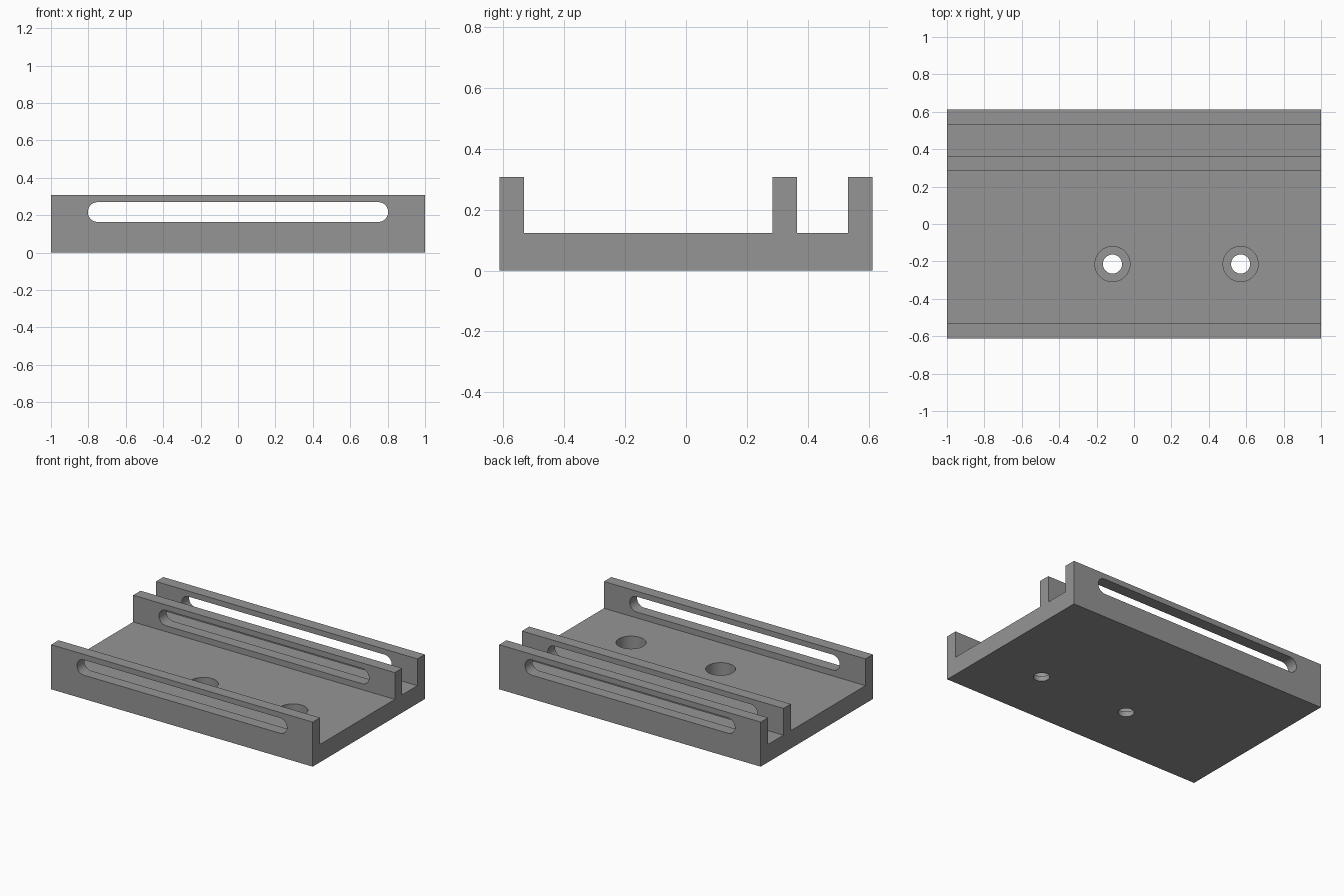
import bpy, bmesh, math

if "Cube" in bpy.data.objects:
    bpy.data.objects.remove(bpy.data.objects["Cube"])

L, W, H = 1.0, 0.612, 0.308      # half length, half width, height
BASE, WALL = 0.123, 0.08         # floor and wall thickness

grey = bpy.data.materials.new("plain grey")
grey.diffuse_color = (0.3, 0.3, 0.3, 1)
grey.use_nodes = True
grey.node_tree.nodes["Principled BSDF"].inputs["Base Color"].default_value = grey.diffuse_color


def extrude(name, points, vector):
    """Solid made by sweeping a closed outline along a vector."""
    bm = bmesh.new()
    face = bm.faces.new([bm.verts.new(p) for p in points])
    swept = bmesh.ops.extrude_face_region(bm, geom=[face])["geom"]
    bmesh.ops.translate(bm, vec=vector,
                        verts=[v for v in swept if isinstance(v, bmesh.types.BMVert)])
    bmesh.ops.recalc_face_normals(bm, faces=bm.faces)
    mesh = bpy.data.meshes.new(name)
    bm.to_mesh(mesh)
    bm.free()
    mesh.materials.append(grey)
    obj = bpy.data.objects.new(name, mesh)
    bpy.context.collection.objects.link(obj)
    return obj


def cut(body, cutter):
    mod = body.modifiers.new(cutter.name, 'BOOLEAN')
    mod.operation = 'DIFFERENCE'
    mod.solver = 'EXACT'
    mod.object = cutter
    cutter.hide_render = True
    cutter.hide_viewport = True


def cylinder(name, x, y, z, radius, height, n=48):
    ring = [(x + radius * math.cos(2 * math.pi * i / n),
             y + radius * math.sin(2 * math.pi * i / n), z) for i in range(n)]
    return extrude(name, ring, (0, 0, height))


# Channel body: floor with front, middle and back walls
profile = [(-W, 0), (W, 0), (W, H), (W - WALL, H), (W - WALL, BASE),
           (0.364, BASE), (0.364, H), (0.284, H), (0.284, BASE),
           (WALL - W, BASE), (WALL - W, H), (-W, H)]
body = extrude("slotted_channel_plate", [(-L, y, z) for y, z in profile], (2 * L, 0, 0))

# Long rounded slot through all three walls
r, zc, half, n = 0.053, 0.217, 0.75, 16
outline = []
for side, start in ((1, -math.pi / 2), (-1, math.pi / 2)):
    for i in range(n + 1):
        a = start + math.pi * i / n
        outline.append((side * half + r * math.cos(a), -W - 0.1, zc + r * math.sin(a)))
cut(body, extrude("slot_cutter", outline, (0, 2 * W + 0.2, 0)))

# Counterbored screw holes in the floor
for i, x in enumerate((-0.115, 0.57)):
    cut(body, cylinder(f"screw_hole_cutter_{i}", x, -0.214, -0.1, 0.051, 0.4))
    cut(body, cylinder(f"counterbore_cutter_{i}", x, -0.214, 0.035, 0.094, 0.3))

# Smooth the curved cuts, keep the edges sharp
bpy.context.view_layer.objects.active = body
body.select_set(True)
for name in [m.name for m in body.modifiers]:
    bpy.ops.object.modifier_apply(modifier=name)
bpy.ops.object.shade_smooth_by_angle(angle=math.radians(30))

# Remove the used cutters
for obj in [o for o in bpy.data.objects if o is not body]:
    bpy.data.objects.remove(obj)
